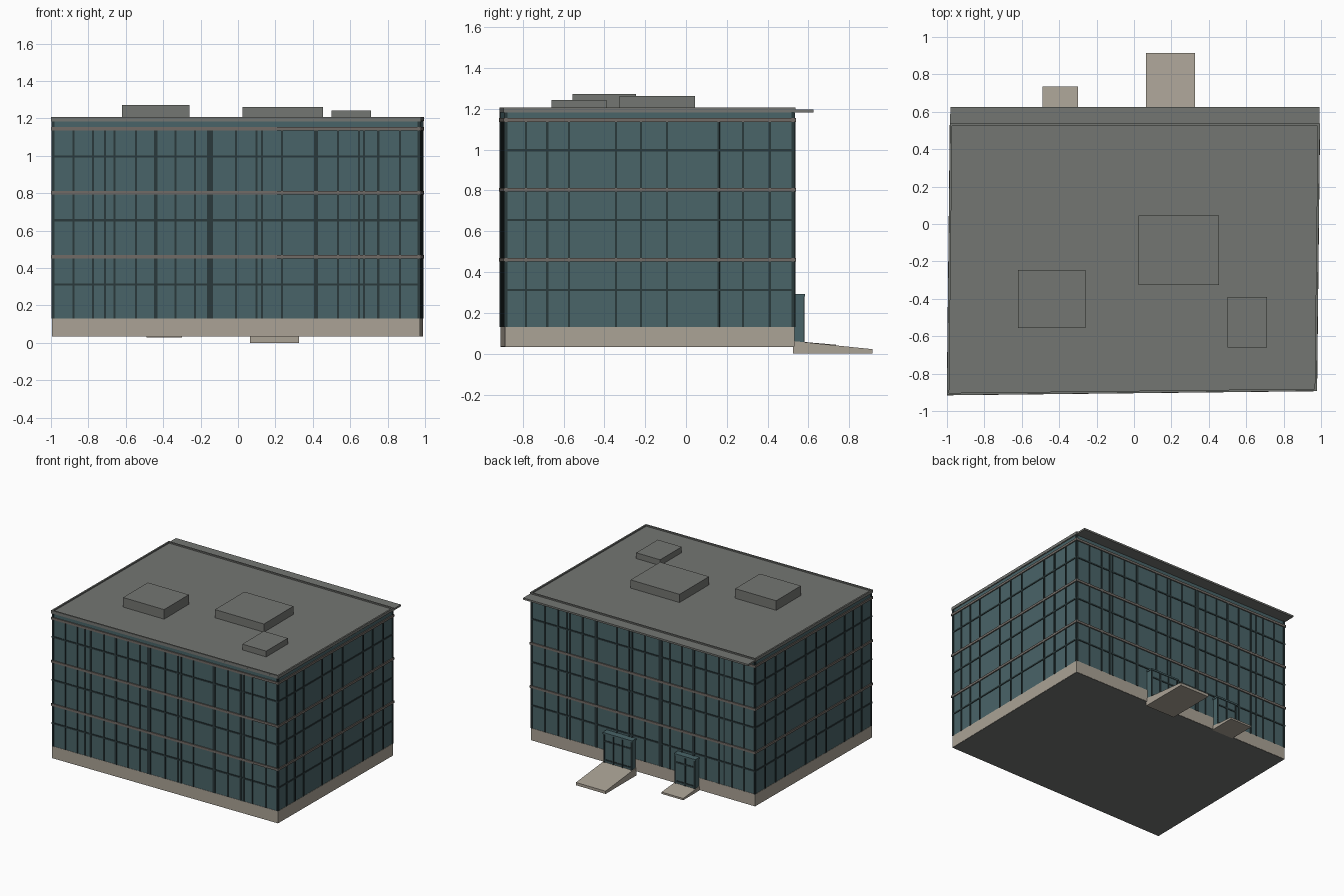
import bpy, bmesh
from mathutils import Vector

if "Cube" in bpy.data.objects:
    bpy.data.objects.remove(bpy.data.objects["Cube"])


def material(name, rgb):
    # 8-bit screen colour to linear
    lin = [((c / 255 + 0.055) / 1.055) ** 2.4 for c in rgb] + [1]
    m = bpy.data.materials.new(name)
    m.use_nodes = True
    m.diffuse_color = lin
    m.node_tree.nodes["Principled BSDF"].inputs["Base Color"].default_value = lin
    return m


GLASS = material("teal glass", (73, 100, 104))
FRAME = material("dark teal frame", (42, 57, 59))
STONE = material("beige stone", (171, 163, 150))
ROOF = material("roof grey", (116, 118, 114))
BAND = material("warm grey band", (113, 107, 102))


def prism(bm, outline, z0, z1):
    """Extrude a counter-clockwise plan outline between two heights."""
    low = [bm.verts.new((x, y, z0)) for x, y in outline]
    high = [bm.verts.new((x, y, z1)) for x, y in outline]
    bm.faces.new(low[::-1])
    bm.faces.new(high)
    n = len(outline)
    for i in range(n):
        j = (i + 1) % n
        bm.faces.new((low[i], low[j], high[j], high[i]))


def rect(x0, x1, y0, y1):
    return [(x0, y0), (x1, y0), (x1, y1), (x0, y1)]


def finish(name, bm, mat):
    bmesh.ops.recalc_face_normals(bm, faces=bm.faces)
    me = bpy.data.meshes.new(name)
    bm.to_mesh(me)
    bm.free()
    me.materials.append(mat)
    ob = bpy.data.objects.new(name, me)
    bpy.context.collection.objects.link(ob)
    return ob


def block(name, outline, z0, z1, mat):
    bm = bmesh.new()
    prism(bm, outline, z0, z1)
    return finish(name, bm, mat)


# Slightly skewed footprint: front right, back right, back left, front left
PLAN = [Vector(p) for p in ((-0.993, -0.908), (0.971, -0.886), (0.987, 0.53), (-0.977, 0.53))]


def outset(d):
    sides = ((-1, -1), (1, -1), (1, 1), (-1, 1))
    return [(p.x + sx * d, p.y + sy * d) for p, (sx, sy) in zip(PLAN, sides)]


def wall_bar(bm, p, q, s, width, depth, z0, z1):
    """Upright bar on the wall p-q, s along the wall, standing out by depth."""
    along = (q - p).normalized()
    out = Vector((along.y, -along.x))
    mid = p + along * s
    a, b = mid - along * width / 2, mid + along * width / 2
    prism(bm, [a - out * 0.005, a + out * depth, b + out * depth, b - out * 0.005], z0, z1)


# Main body
block("stone_base", outset(0.002), 0.035, 0.13, STONE)
block("glass_walls", outset(0), 0.13, 1.185, GLASS)
block("underside", outset(0), 0.033, 0.036, ROOF)

# Floor bands and the thin rails between them
for i, z in enumerate((0.46, 0.803, 1.145)):
    block(f"floor_band_{i + 1}", outset(0.008), z - 0.009, z + 0.009, BAND)
    block(f"window_rail_{i + 1}", outset(0.005), z - 0.154, z - 0.142, FRAME)

# Upright window bars: (position, width) along the long and short walls
thin, wide = 0.011, 0.02
LONG = [(-0.88, thin), (-0.775, thin), (-0.71, thin), (-0.66, thin), (-0.545, thin),
        (-0.44, wide), (-0.335, thin), (-0.23, thin), (-0.15, 0.032), (-0.01, thin),
        (0.1, thin), (0.128, thin), (0.235, thin), (0.417, wide), (0.535, thin),
        (0.647, thin), (0.674, thin), (0.75, thin), (0.866, thin)]
SHORT = [(y, thin) for y in (-0.784, -0.68, -0.573, -0.343, -0.22, -0.093, 0.16, 0.28, 0.41)]
for k, (name, bars) in enumerate((("front", LONG), ("right", SHORT), ("back", LONG), ("left", SHORT))):
    p, q = PLAN[k], PLAN[(k + 1) % 4]
    axis = k % 2
    length = (q - p).length
    bm = bmesh.new()
    for pos, w in bars:
        wall_bar(bm, p, q, abs(pos - p[axis]), w, 0.006, 0.13, 1.145)
    for s in (0.006, length - 0.006):
        wall_bar(bm, p, q, s, 0.012, 0.005, 0.13, 1.185)
    finish(f"{name}_window_bars", bm, FRAME)

# Roof deck with rear overhang, and a low parapet
deck = outset(0.007)
deck[2], deck[3] = (0.992, 0.625), (-0.982, 0.625)
block("roof_deck", deck, 1.183, 1.197, ROOF)
bm = bmesh.new()
for k in range(4):
    p, q = PLAN[k], PLAN[(k + 1) % 4]
    wall_bar(bm, p, q, (q - p).length / 2, (q - p).length + 0.014, 0.007, 1.185, 1.207)
finish("roof_parapet", bm, ROOF)

# Rooftop units
for i, (x0, x1, y0, y1, top) in enumerate(((-0.62, -0.26, -0.555, -0.245, 1.273),
                                           (0.025, 0.455, -0.325, 0.045, 1.262),
                                           (0.5, 0.71, -0.66, -0.39, 1.243))):
    block(f"rooftop_unit_{i + 1}", rect(x0, x1, y0, y1), 1.19, top, ROOF)

# Rear entrances: glazed porch, frame bars and a sloping ramp
for name, x0, x1, end, low, lip in (("main", 0.065, 0.325, 0.915, 0, 0.022),
                                    ("side", -0.49, -0.30, 0.735, 0.03, 0.044)):
    ramp = block(f"{name}_ramp", rect(x0, x1, 0.525, end), low, 0.062, STONE)
    for v in ramp.data.vertices:
        if v.co.y > 0.6 and v.co.z > 0.05:
            v.co.z = lip
    block(f"{name}_porch", rect(x0 + 0.005, x1 - 0.005, 0.525, 0.575), 0.05, 0.288, GLASS)
    bm = bmesh.new()
    n = 4 if name == "main" else 3
    for i in range(n):
        x = x0 + 0.011 + (x1 - x0 - 0.022) * i / (n - 1)
        prism(bm, rect(x - 0.006, x + 0.006, 0.57, 0.58), 0.05, 0.285)
    for z in (0.075, 0.225):
        prism(bm, rect(x0 + 0.005, x1 - 0.005, 0.57, 0.579), z - 0.006, z + 0.006)
    finish(f"{name}_door_bars", bm, FRAME)
    block(f"{name}_porch_top", rect(x0, x1, 0.525, 0.582), 0.28, 0.293, GLASS)
